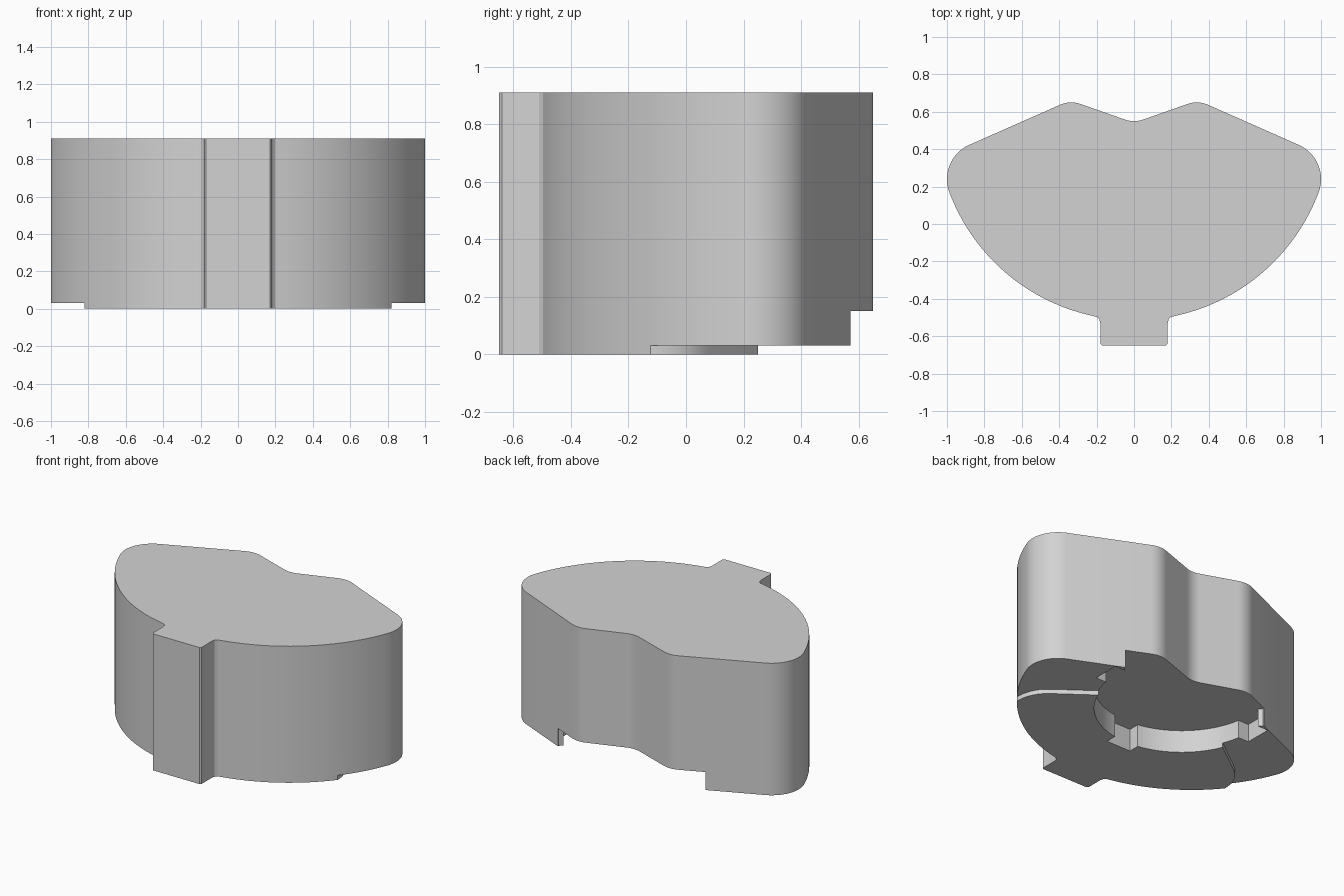
import bpy, bmesh, math

if "Cube" in bpy.data.objects:
    bpy.data.objects.remove(bpy.data.objects["Cube"])


def arc(cx, cy, r, a0, a1, n):
    """Points on an arc, angles in degrees."""
    return [(cx + r * math.cos(math.radians(a0 + (a1 - a0) * i / n)),
             cy + r * math.sin(math.radians(a0 + (a1 - a0) * i / n)))
            for i in range(n + 1)]


def mirrored(half):
    """Close a right-hand half profile by mirroring it across x = 0."""
    left = [(-x, y) for x, y in reversed(half) if x > 1e-5]
    return half + left


def prism(name, profile, z0, z1):
    bm = bmesh.new()
    low = [bm.verts.new((x, y, z0)) for x, y in profile]
    high = [bm.verts.new((x, y, z1)) for x, y in profile]
    bm.faces.new(low[::-1])
    bm.faces.new(high)
    n = len(profile)
    for i in range(n):
        j = (i + 1) % n
        bm.faces.new((low[i], low[j], high[j], high[i]))
    bmesh.ops.recalc_face_normals(bm, faces=bm.faces)
    mesh = bpy.data.meshes.new(name)
    bm.to_mesh(mesh)
    bm.free()
    obj = bpy.data.objects.new(name, mesh)
    bpy.context.collection.objects.link(obj)
    return obj


def cut(target, cutter):
    mod = target.modifiers.new("cut", 'BOOLEAN')
    mod.operation = 'DIFFERENCE'
    mod.solver = 'EXACT'
    mod.object = cutter
    cutter.hide_render = True
    bpy.context.view_layer.objects.active = target
    bpy.ops.object.modifier_apply(modifier=mod.name)
    bpy.data.objects.remove(cutter)


# Body outline: front tab, wide belly, rounded side corner, lobe, valley
outline = [(0.17, -0.65), (0.18, -0.64), (0.18, -0.53), (0.185, -0.51), (0.198, -0.497)]
outline += arc(0, 0.54, 1.0544, -77.5, -20.56, 32)
outline += arc(0.8, 0.24, 0.2, -20.56, 65, 16)[1:]
outline += arc(0.335, 0.5, 0.15, 65, 110, 8)
outline += arc(0, 0.70, 0.15, -70, -90, 4)[:-1] + [(0, 0.55)]
body = prism("body", mirrored(outline), 0, 0.91)

# Shallow step under the rear, leaving a thin raised foot at the front
step = [(0, 0.32), (0.395, 0.32), (0.72, 0.08), (0.755, 0.05), (0.783, 0.015),
        (0.803, -0.025), (0.816, -0.07), (0.82, -0.11), (0.82, -0.15),
        (1.3, -0.15), (1.3, 1)]
cut(body, prism("step_cutter", mirrored(step), -0.2, 0.03))

# Round socket in the underside, open at the back, with three key slots
cy, r, w = 0.45, 0.53, 0.09
a = math.degrees(math.asin(w / r))
socket = [(0, -0.145), (w, -0.145)]
socket += arc(0, cy, r, -90 + a, -a, 32)
socket += [(0.6, cy - w), (0.6, cy + w), (0.525, cy + w), (0.545, 0.565), (0.545, 1)]
cut(body, prism("socket_cutter", mirrored(socket), -0.2, 0.15))

# Plain grey finish, smooth on the curved walls
grey = bpy.data.materials.new("light grey")
grey.diffuse_color = (0.65, 0.65, 0.65, 1)
grey.use_nodes = True
grey.node_tree.nodes["Principled BSDF"].inputs["Base Color"].default_value = grey.diffuse_color
body.data.materials.clear()
body.data.materials.append(grey)
bpy.ops.object.select_all(action='DESELECT')
body.select_set(True)
bpy.context.view_layer.objects.active = body
bpy.ops.object.shade_smooth_by_angle(angle=math.radians(30))
